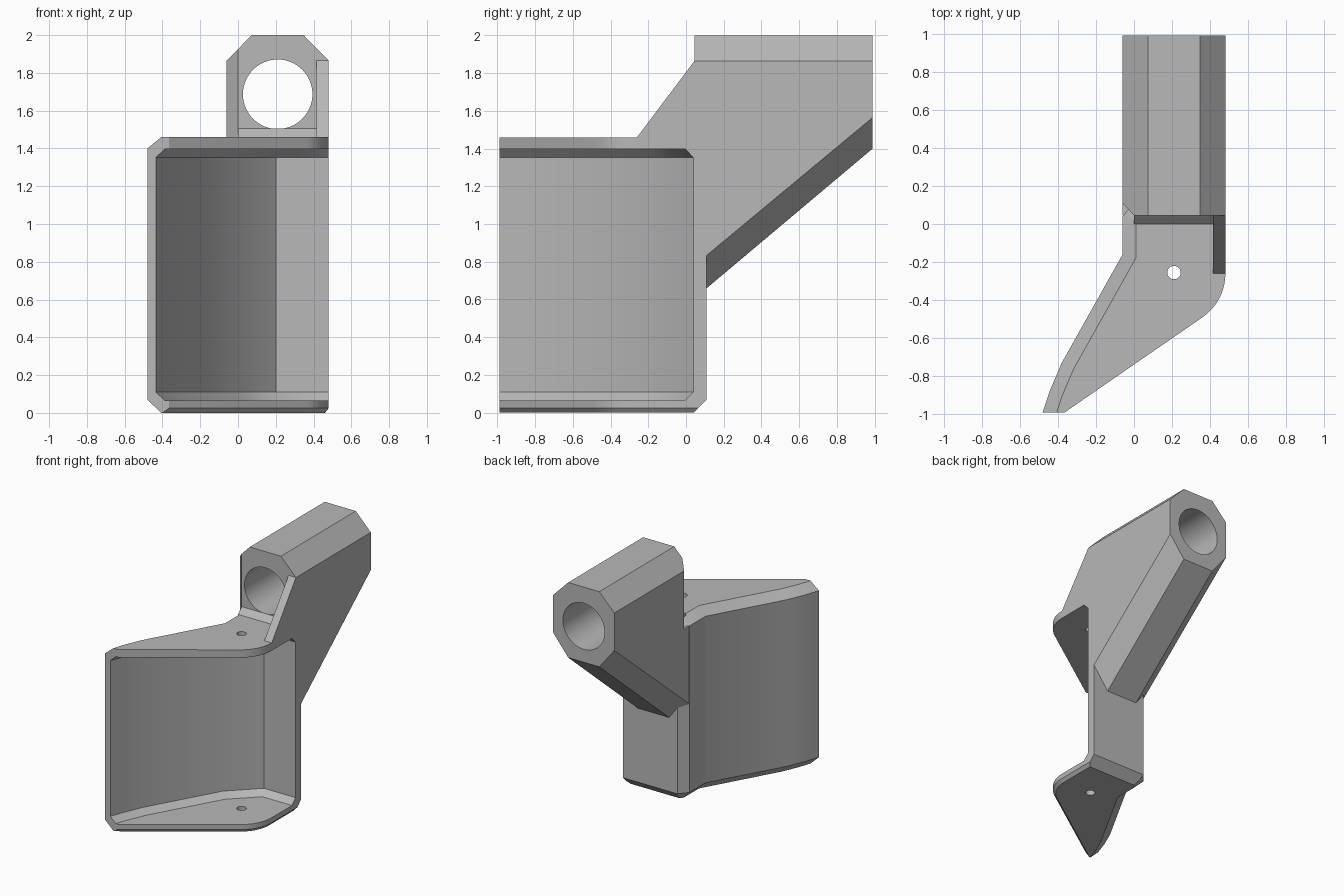
import bpy, bmesh, math
from mathutils import Vector

old = bpy.data.objects.get("Cube")
if old:
    bpy.data.objects.remove(old)

grey = bpy.data.materials.new("plain grey")
grey.use_nodes = True
grey.diffuse_color = (0.48, 0.48, 0.48, 1)
grey.node_tree.nodes["Principled BSDF"].inputs["Base Color"].default_value = grey.diffuse_color


def loft(name, rings):
    """Closed solid through matching rings of 3D points."""
    bm = bmesh.new()
    loops = [[bm.verts.new(p) for p in ring] for ring in rings]
    n = len(loops[0])
    for a, b in zip(loops, loops[1:]):
        for i in range(n):
            j = (i + 1) % n
            bm.faces.new((a[i], a[j], b[j], b[i]))
    bm.faces.new(loops[0])
    bm.faces.new(loops[-1])
    bmesh.ops.recalc_face_normals(bm, faces=bm.faces)
    mesh = bpy.data.meshes.new(name)
    bm.to_mesh(mesh)
    bm.free()
    mesh.materials.append(grey)
    ob = bpy.data.objects.new(name, mesh)
    bpy.context.collection.objects.link(ob)
    return ob


def side_prism(name, profile, x0, x1):
    return loft(name, [[(x, y, z) for y, z in profile] for x in (x0, x1)])


def circle(r, place):
    steps = [math.tau * i / 64 for i in range(64)]
    return [place(r * math.cos(a), r * math.sin(a)) for a in steps]


def activate(ob):
    bpy.ops.object.select_all(action='DESELECT')
    bpy.context.view_layer.objects.active = ob
    ob.select_set(True)


def cut(ob, cutter):
    cutter.hide_render = True
    mod = ob.modifiers.new("cut", 'BOOLEAN')
    mod.operation = 'DIFFERENCE'
    mod.solver = 'EXACT'
    mod.object = cutter
    activate(ob)
    bpy.ops.object.modifier_apply(modifier=mod.name)
    bpy.data.objects.remove(cutter)


def offset(path, d):
    """Mitred offset of an open path, to its right for positive d."""
    pts = [Vector(p) for p in path]
    dirs = [(b - a).normalized() for a, b in zip(pts, pts[1:])]
    norms = [Vector((v.y, -v.x)) for v in dirs]
    out = []
    for i, p in enumerate(pts):
        a, b = norms[max(i - 1, 0)], norms[min(i, len(norms) - 1)]
        out.append(p + (a + b) * (d / (1 + a.dot(b))))
    return out


def start_at_y(pts, y):
    """Slide the first point along its segment to the given y."""
    d = pts[1] - pts[0]
    pts[0] = pts[0] + d * ((y - pts[0].y) / d.y)
    return pts


FRONT, RIGHT = -0.99, 0.48
outer = [(-0.48, FRONT), (-0.44, -0.87), (-0.38, -0.73), (-0.06, -0.16),
         (-0.06, 0.04), (0, 0.11), (RIGHT, 0.11)]
inner = [(-0.435, FRONT), (-0.39, -0.87), (-0.33, -0.73), (-0.015, -0.17),
         (0.2, 0.04), (RIGHT, 0.04)]
# Free edge of the plates: straight run, rounded corner, straight side
lip = [(-0.365, FRONT)]
for i in range(13):
    a = math.radians(-55 + 55 * i / 12)
    lip.append((0.2 + 0.28 * math.cos(a), -0.26 + 0.28 * math.sin(a)))
lip.append((RIGHT, -0.1))


def shell_ring(z, wall_inset, lip_inset):
    wall = start_at_y(offset(outer, wall_inset), FRONT)
    wall[-1].x = RIGHT - lip_inset
    edge = start_at_y(offset(lip, -lip_inset), FRONT)
    return [(p.x, p.y, z) for p in wall + edge[::-1]]


def cavity_ring(z, inset):
    wall = start_at_y(offset(inner, inset), -1.2)
    wall[-1].x = 0.7
    return [(p.x, p.y, z) for p in wall] + [(0.7, -1.2, z)]


# Bent wall with a plate above and below
shell = loft("bent_wall_and_plates", [
    shell_ring(0, 0.07, 0.02), shell_ring(0.025, 0.045, 0), shell_ring(0.07, 0, 0),
    shell_ring(1.4, 0, 0), shell_ring(1.46, 0.07, 0)])
cut(shell, loft("cavity_cutter", [
    cavity_ring(0.065, 0.045), cavity_ring(0.11, 0),
    cavity_ring(1.352, 0), cavity_ring(1.398, 0.045)]))
cut(shell, loft("screw_hole_cutter", [
    circle(0.035, lambda u, v: (0.21 + u, -0.255 + v, z)) for z in (-0.1, 1.6)]))


# Eight-sided socket with a sloping underside
def socket_ring(y, low, side):
    half = [(0.27, side), (0.1375, low)]
    top = [(0.1375, 2.0), (0.27, 1.865)]
    loop = [(-x, z) for x, z in half] + [(x, z) for x, z in half[::-1]]
    loop += [(x, z) for x, z in top[::-1]] + [(-x, z) for x, z in top]
    return [(0.21 + x, y, z) for x, z in loop]


socket = loft("socket", [socket_ring(0.045, 0.605, 0.78), socket_ring(0.99, 1.4, 1.565)])
cut(socket, loft("bore_cutter", [
    circle(0.184, lambda u, v: (0.21 + u, y, 1.687 + v)) for y in (-0.2, 1.2)]))
# Bevelled front corner of the socket
wedge = [(-0.06, 0.11), (0.01, 0.035), (-0.1, 0.0), (-0.1, 0.15)]
cut(socket, loft("corner_cutter", [[(x, y, z) for x, y in wedge] for z in (1.4, 2.1)]))

# Side gusset and the small fillet where the socket meets the plate
gusset = side_prism("side_gusset", [
    (-0.26, 1.43), (-0.26, 1.46), (0.045, 1.865), (0.09, 1.865), (0.09, 1.43)], 0.415, RIGHT)
fillet = side_prism("socket_fillet", [
    (0, 1.44), (0, 1.46), (0.045, 1.505), (0.06, 1.505), (0.06, 1.44)], 0, 0.42)

for ob in (shell, socket, gusset, fillet):
    activate(ob)
    bpy.ops.object.shade_smooth_by_angle(angle=0.55)
